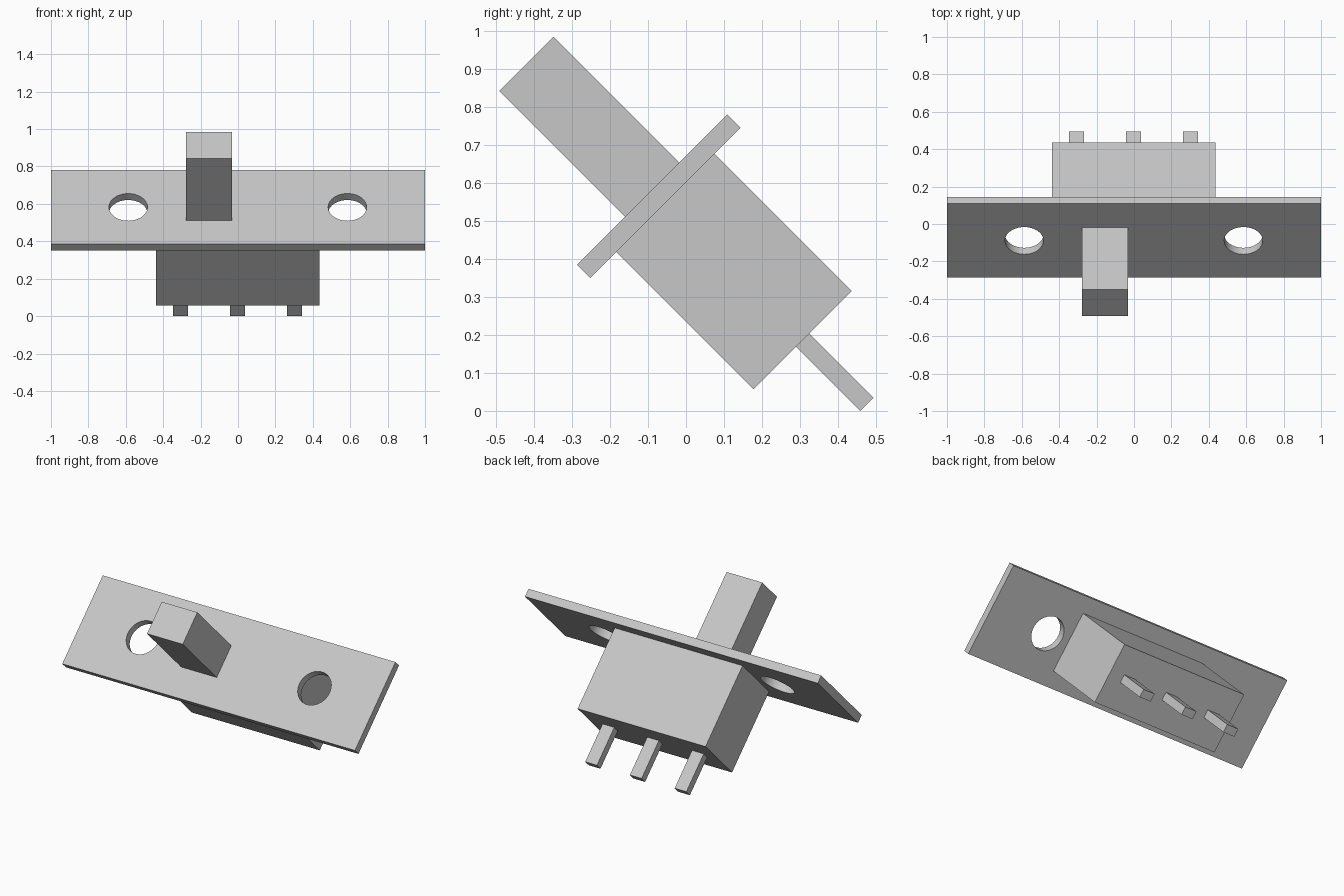
import bpy
import bmesh
from math import radians
from mathutils import Matrix

default = bpy.data.objects.get("Cube")
if default:
    bpy.data.objects.remove(default, do_unlink=True)

# The whole switch leans back 45 degrees: local y runs up the plate, local z out along the lever
TILT = Matrix.Rotation(radians(45), 4, 'X')
MID = 0.349

grey = bpy.data.materials.new("plain_grey")
grey.use_nodes = True
colour = (0.57, 0.57, 0.57, 1)
grey.diffuse_color = colour
grey.node_tree.nodes["Principled BSDF"].inputs["Base Color"].default_value = colour


def add_object(name, bm):
    mesh = bpy.data.meshes.new(name)
    bm.to_mesh(mesh)
    bm.free()
    mesh.materials.append(grey)
    obj = bpy.data.objects.new(name, mesh)
    obj.matrix_world = TILT
    bpy.context.collection.objects.link(obj)
    return obj


def box(name, x, width, height, low, high):
    """Box centred on the plate's midline, spanning low to high along the lever axis."""
    bm = bmesh.new()
    place = Matrix.Translation((x, MID, (low + high) / 2))
    size = Matrix.Diagonal((width, height, high - low, 1))
    bmesh.ops.create_cube(bm, size=1, matrix=place @ size)
    return add_object(name, bm)


# Mounting plate with two round screw holes
plate = box("mounting_plate", 0, 2, 0.559, 0.426, 0.475)
bm = bmesh.new()
for x in (-0.587, 0.585):
    bmesh.ops.create_cone(bm, cap_ends=True, segments=48, radius1=0.103, radius2=0.103,
                          depth=0.2, matrix=Matrix.Translation((x, MID, 0.45)))
cutter = add_object("hole_cutter", bm)
cutter.hide_render = True
cut = plate.modifiers.new("screw_holes", 'BOOLEAN')
cut.object = cutter
cut.solver = 'EXACT'
bpy.context.view_layer.objects.active = plate
plate.select_set(True)
bpy.ops.object.modifier_apply(modifier=cut.name)
bpy.data.objects.remove(cutter, do_unlink=True)
bpy.ops.object.shade_smooth_by_angle(angle=radians(30))

# Switch body behind the plate and lever in front of it
box("switch_body", -0.002, 0.874, 0.366, -0.085, 0.426)
box("lever", -0.155, 0.244, 0.202, 0.475, 0.944)

# Contact pins
for side, x in (("right", -0.308), ("middle", -0.002), ("left", 0.303)):
    box(side + "_pin", x, 0.08, 0.049, -0.3245, -0.085)
